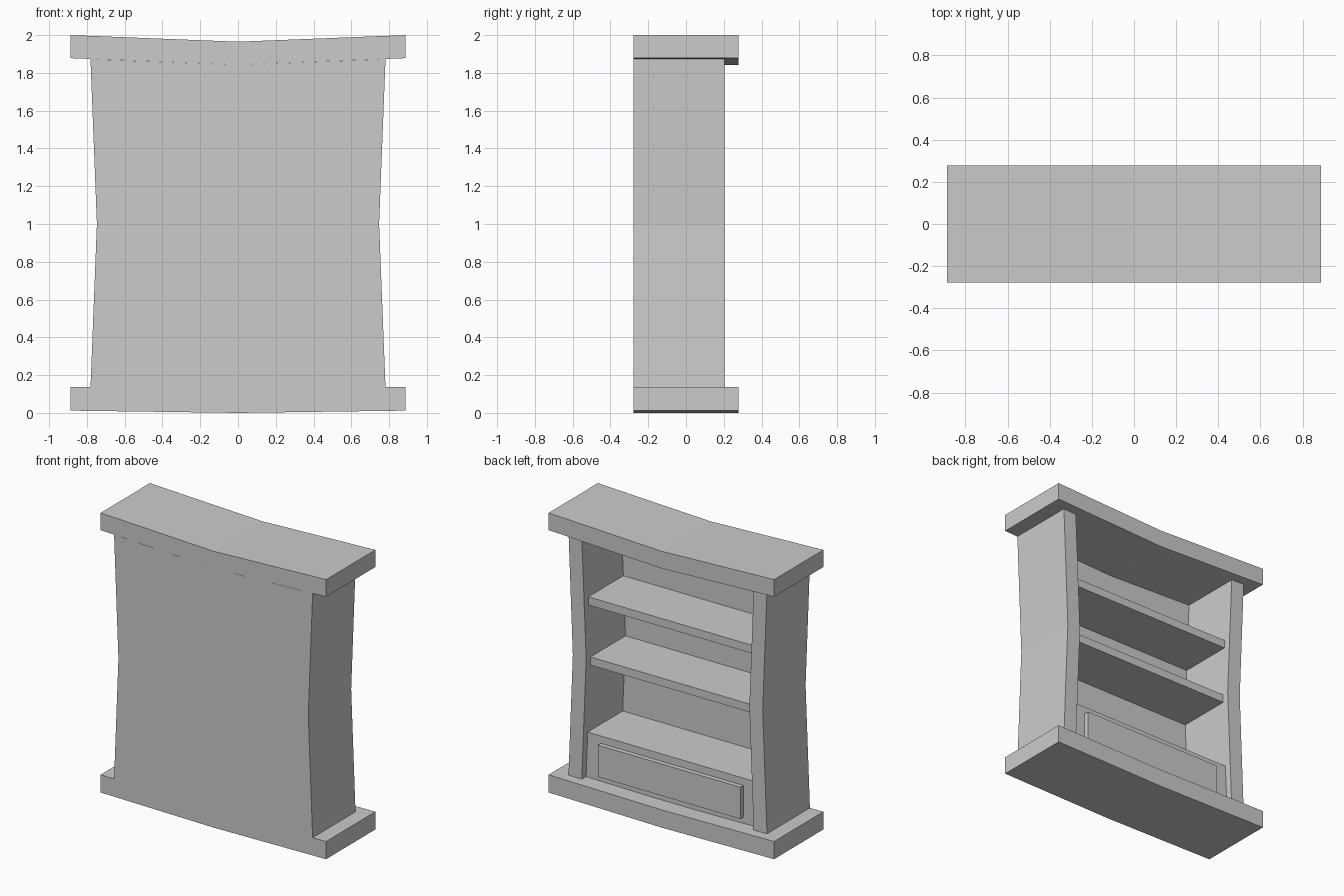
import bpy, bmesh

if "Cube" in bpy.data.objects:
    bpy.data.objects.remove(bpy.data.objects["Cube"])

HALF_W, D = 0.887, 0.277      # plank half width, half depth
ZB, ZT, ZM = 0.137, 1.878, 1.0  # side bottom, top and waist heights


def prism(name, pts, y0, y1):
    """Extrude an (x, z) outline from y0 to y1."""
    bm = bmesh.new()
    face = bm.faces.new([bm.verts.new((x, y0, z)) for x, z in pts])
    ext = bmesh.ops.extrude_face_region(bm, geom=[face])
    for v in ext["geom"]:
        if isinstance(v, bmesh.types.BMVert):
            v.co.y = y1
    bmesh.ops.recalc_face_normals(bm, faces=bm.faces)
    mesh = bpy.data.meshes.new(name)
    bm.to_mesh(mesh)
    bm.free()
    obj = bpy.data.objects.new(name, mesh)
    bpy.context.collection.objects.link(obj)
    return obj


def plank(name, z0, z1, sag):
    """Full-width board sagging in the middle."""
    prism(name, [(-HALF_W, z0), (0, z0 - sag), (HALF_W, z0),
                 (HALF_W, z1), (0, z1 - sag), (-HALF_W, z1)], -D, D)


def inner(z):
    """Half width between the side panels at height z."""
    return 0.642 + 0.035 * abs(z - ZM) / 0.875


def board(name, z0, z1, y0, y1):
    """Board fitted between the pinched sides."""
    prism(name, [(-inner(z0), z0), (inner(z0), z0),
                 (inner(z1), z1), (-inner(z1), z1)], y0, y1)


# Sagging top and base
plank("top_board", 1.878, 2.0, 0.035)
plank("base_board", 0.012, 0.138, 0.012)

# Pinched side panels
for s, side in ((-1, "left"), (1, "right")):
    outline = [(0.781, ZB - 0.004), (0.747, ZM), (0.781, ZT - 0.004),
               (inner(ZT), ZT - 0.009), (inner(ZM), ZM), (inner(ZB), ZB - 0.004)]
    prism(side + "_side", [(s * x, z) for x, z in outline], -D, 0.205)

# Back panel
prism("back_panel", [(-inner(ZB), ZB - 0.004), (0, 0.126), (inner(ZB), ZB - 0.004),
                     (inner(ZM), ZM), (inner(ZT), ZT - 0.009), (0, 1.843),
                     (-inner(ZT), ZT - 0.009), (-inner(ZM), ZM)], -D, -0.237)

# Shelves
for name, z in (("upper_shelf", 1.418), ("middle_shelf", 0.995)):
    board(name, z - 0.058, z, -0.237, 0.156)

# Lower cabinet and raised drawer front
board("lower_cabinet", 0.128, 0.455, -0.237, 0.156)
prism("drawer_front", [(-0.56, 0.177), (0.56, 0.177), (0.56, 0.403), (-0.56, 0.403)],
      0.15, 0.19)
